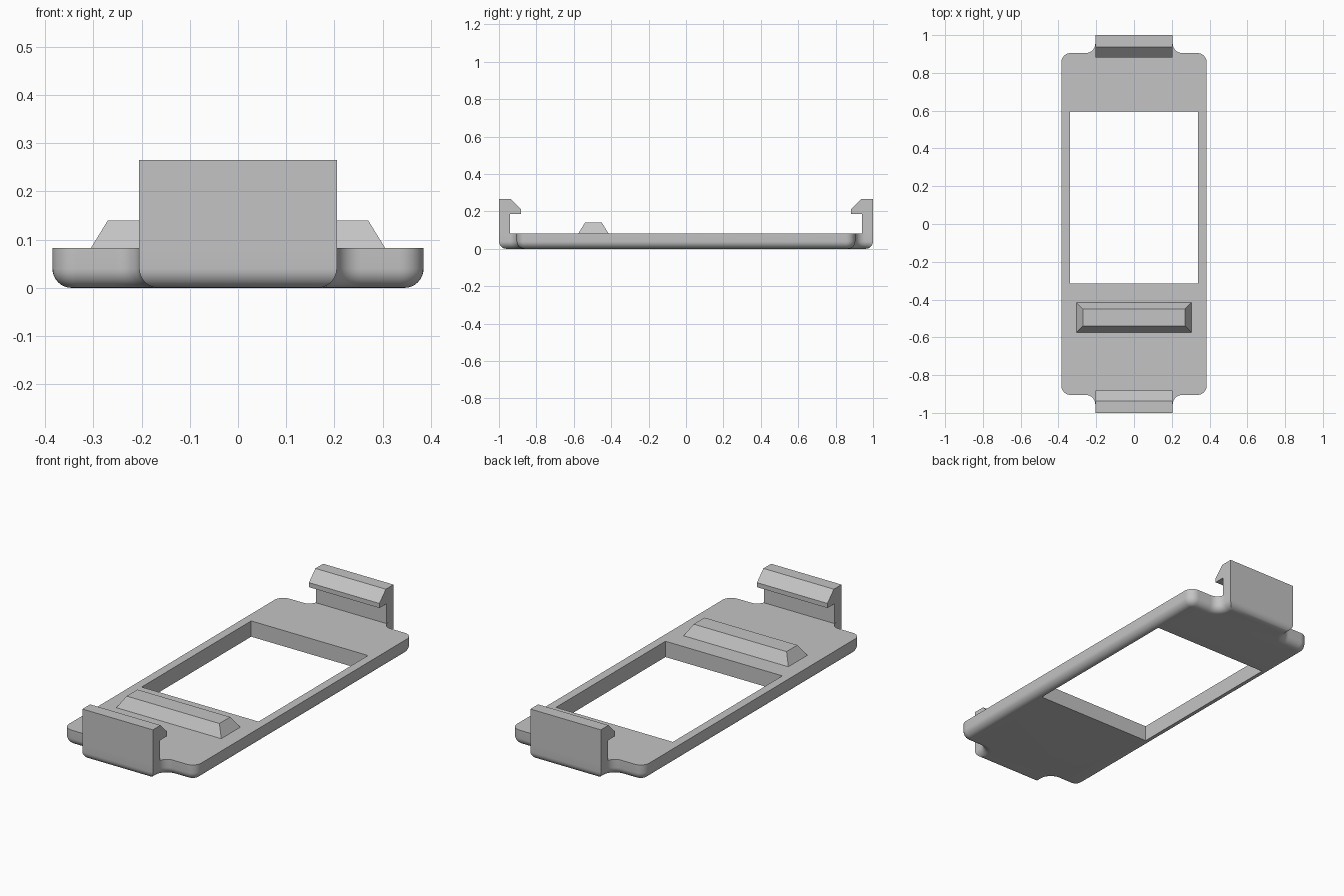
import bpy, bmesh
from math import sin, cos, pi

cube = bpy.data.objects.get("Cube")
if cube:
    bpy.data.objects.remove(cube)

grey = bpy.data.materials.new("plain grey")
grey.use_nodes = True
GREY = (0.55, 0.55, 0.55, 1)
grey.diffuse_color = GREY
grey.node_tree.nodes["Principled BSDF"].inputs["Base Color"].default_value = GREY

THICK = 0.083        # plate thickness
ROUND = 0.04         # rounding of the lower rim
FILLET = 0.05        # corner and tab fillets
WIDE, LONG, TAB = 0.385, 0.905, 0.205


def finish(name, bm, smooth=False):
    bmesh.ops.recalc_face_normals(bm, faces=bm.faces)
    mesh = bpy.data.meshes.new(name)
    bm.to_mesh(mesh)
    bm.free()
    mesh.materials.append(grey)
    obj = bpy.data.objects.new(name, mesh)
    bpy.context.collection.objects.link(obj)
    if smooth:
        bpy.ops.object.select_all(action='DESELECT')
        obj.select_set(True)
        bpy.context.view_layer.objects.active = obj
        bpy.ops.object.shade_smooth_by_angle(angle=pi / 6)
    return obj


def bridge(bm, a, b):
    n = len(a)
    for i in range(n):
        j = (i + 1) % n
        bm.faces.new((a[i], a[j], b[j], b[i]))


def outline(d, steps=8):
    """Plate outline shrunk by d, anticlockwise."""
    angles = [pi / 2 * i / steps for i in range(steps + 1)]
    quarter = [(WIDE - FILLET + (FILLET - d) * cos(a),
                LONG - FILLET + (FILLET - d) * sin(a)) for a in angles]
    quarter += [(TAB + FILLET - (FILLET + d) * sin(a),
                 LONG + FILLET - (FILLET + d) * cos(a)) for a in angles]
    quarter.append((TAB - d, 1 - d))
    half = quarter + [(-x, y) for x, y in reversed(quarter)]
    return half + [(-x, -y) for x, y in half]


# Base plate with rounded lower rim and rectangular opening
bm = bmesh.new()
layers = [(0, THICK)]
for i in range(9):
    a = pi / 2 * i / 8
    layers.append((ROUND * (1 - cos(a)), ROUND * (1 - sin(a))))
rings = [[bm.verts.new((x, y, z)) for x, y in outline(d)] for d, z in layers]
for upper, lower in zip(rings, rings[1:]):
    bridge(bm, upper, lower)
opening = [(-0.34, -0.315), (0.34, -0.315), (0.34, 0.595), (-0.34, 0.595)]
holes = [[bm.verts.new((x, y, z)) for x, y in opening] for z in (THICK, 0)]
bridge(bm, holes[0], holes[1])
for ring, hole in ((rings[0], holes[0]), (rings[-1], holes[1])):
    edges = [bm.edges.get((loop[i - 1], loop[i]))
             for loop in (ring, hole) for i in range(len(loop))]
    bmesh.ops.triangle_fill(bm, edges=edges, use_beauty=True)
finish("base_plate", bm, smooth=True)

# Hooked clips at both ends
hook = [(1, THICK), (1, 0.265), (0.936, 0.265), (0.882, 0.211),
        (0.882, 0.187), (0.94, 0.187), (0.94, THICK)]
for name, side in (("front_clip", -1), ("back_clip", 1)):
    bm = bmesh.new()
    ends = [[bm.verts.new((x, side * y, z)) for y, z in hook] for x in (-TAB, TAB)]
    bridge(bm, *ends)
    for end in ends:
        bm.faces.new(end)
    finish(name, bm)

# Raised bar with sloping sides
bm = bmesh.new()
loops = [[bm.verts.new((sx * x, -0.495 + sy * y, z))
          for sx, sy in ((-1, -1), (1, -1), (1, 1), (-1, 1))]
         for x, y, z in ((0.305, 0.08, THICK), (0.27, 0.045, 0.14))]
bridge(bm, *loops)
for loop in loops:
    bm.faces.new(loop)
finish("raised_bar", bm)
